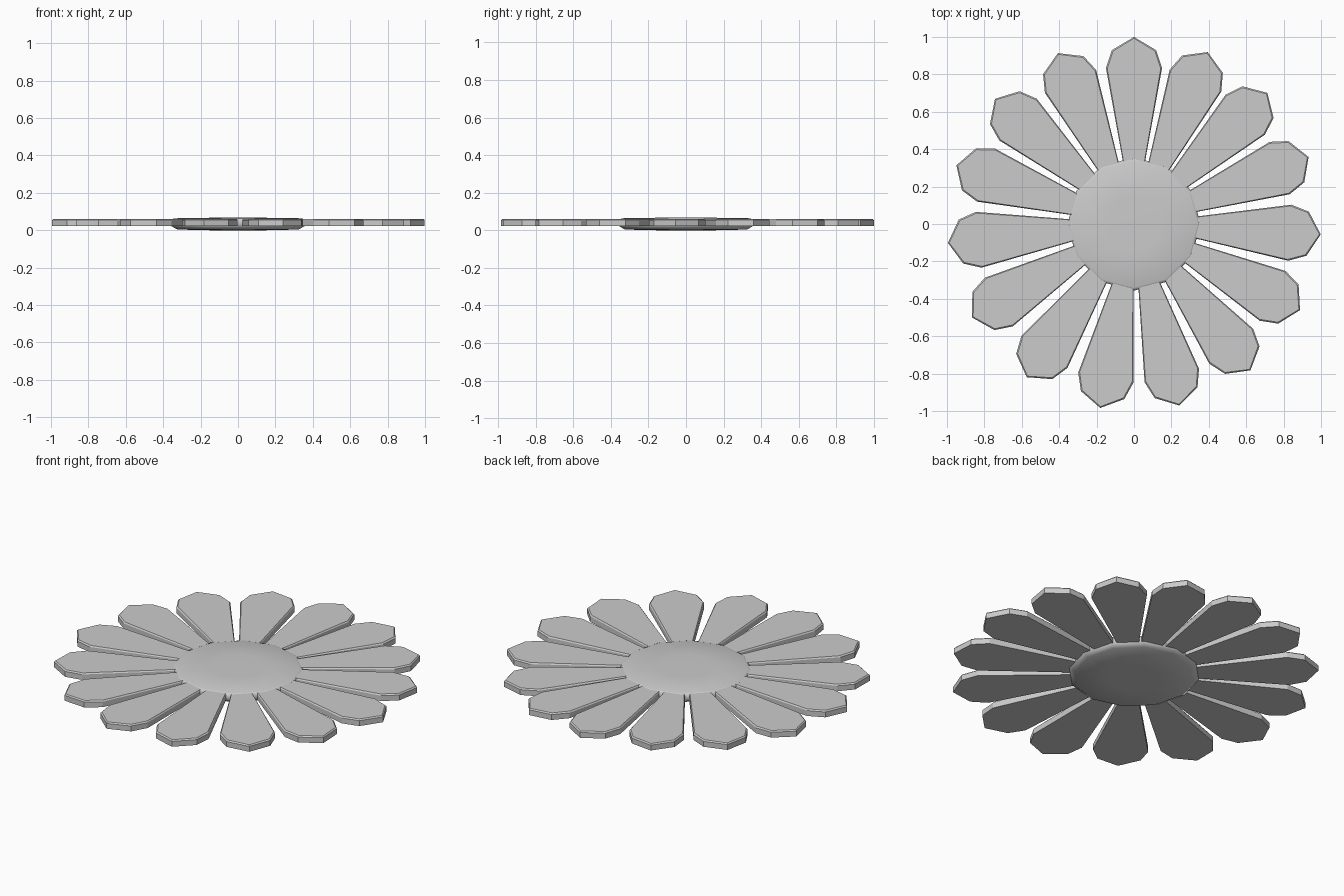
import bpy, bmesh, math

if "Cube" in bpy.data.objects:
    bpy.data.objects.remove(bpy.data.objects["Cube"])

def loft(name, rings):
    """Mesh from stacked rings with equal vertex counts, capped at both ends."""
    bm = bmesh.new()
    vs = [[bm.verts.new(p) for p in r] for r in rings]
    n = len(rings[0])
    for a, b in zip(vs, vs[1:]):
        for i in range(n):
            j = (i + 1) % n
            bm.faces.new((a[i], a[j], b[j], b[i]))
    bm.faces.new(list(reversed(vs[0])))
    bm.faces.new(vs[-1])
    bmesh.ops.recalc_face_normals(bm, faces=bm.faces)
    me = bpy.data.meshes.new(name)
    bm.to_mesh(me)
    bm.free()
    ob = bpy.data.objects.new(name, me)
    bpy.context.collection.objects.link(ob)
    return ob

# Petal: half outline (radius along y), mirrored, with a narrow chamfer on top
half = [(0.053, 0.30), (0.15, 0.835), (0.118, 0.93)]
outline = half + [(0, 1.0)] + [(-x, y) for x, y in reversed(half)]

def ring(z, inset):
    k = 1 - inset / 0.15
    return [(x * k, 0.62 + (y - 0.62) * (1 - inset / 0.38), z) for x, y in outline]

petal = loft("petal", [ring(0.022, 0), ring(0.054, 0), ring(0.061, 0.007)])

# Fifteen petals, spaced slightly unevenly around the centre
angles = [90, 66.8, 44.5, 21, -3.2, -27.4, -51.5, -76, -100.4,
          -125, -150, -174.2, 161.7, 138, 114]
for i, a in enumerate(angles):
    ob = petal if i == 0 else bpy.data.objects.new(f"petal_{i + 1}", petal.data)
    if i:
        bpy.context.collection.objects.link(ob)
    ob.rotation_euler.z = math.radians(a - 90)

# Twelve-sided centre disc with tapered underside and softened top edge
profile = [(0.15, 0.0), (0.325, 0.004), (0.356, 0.022), (0.356, 0.058),
           (0.34, 0.064), (0.15, 0.067)]
disc = loft("flower_centre", [
    [(r * math.sin(-k * math.pi / 6), r * math.cos(k * math.pi / 6), z)
     for k in range(12)] for r, z in profile])
disc.data.shade_smooth()
